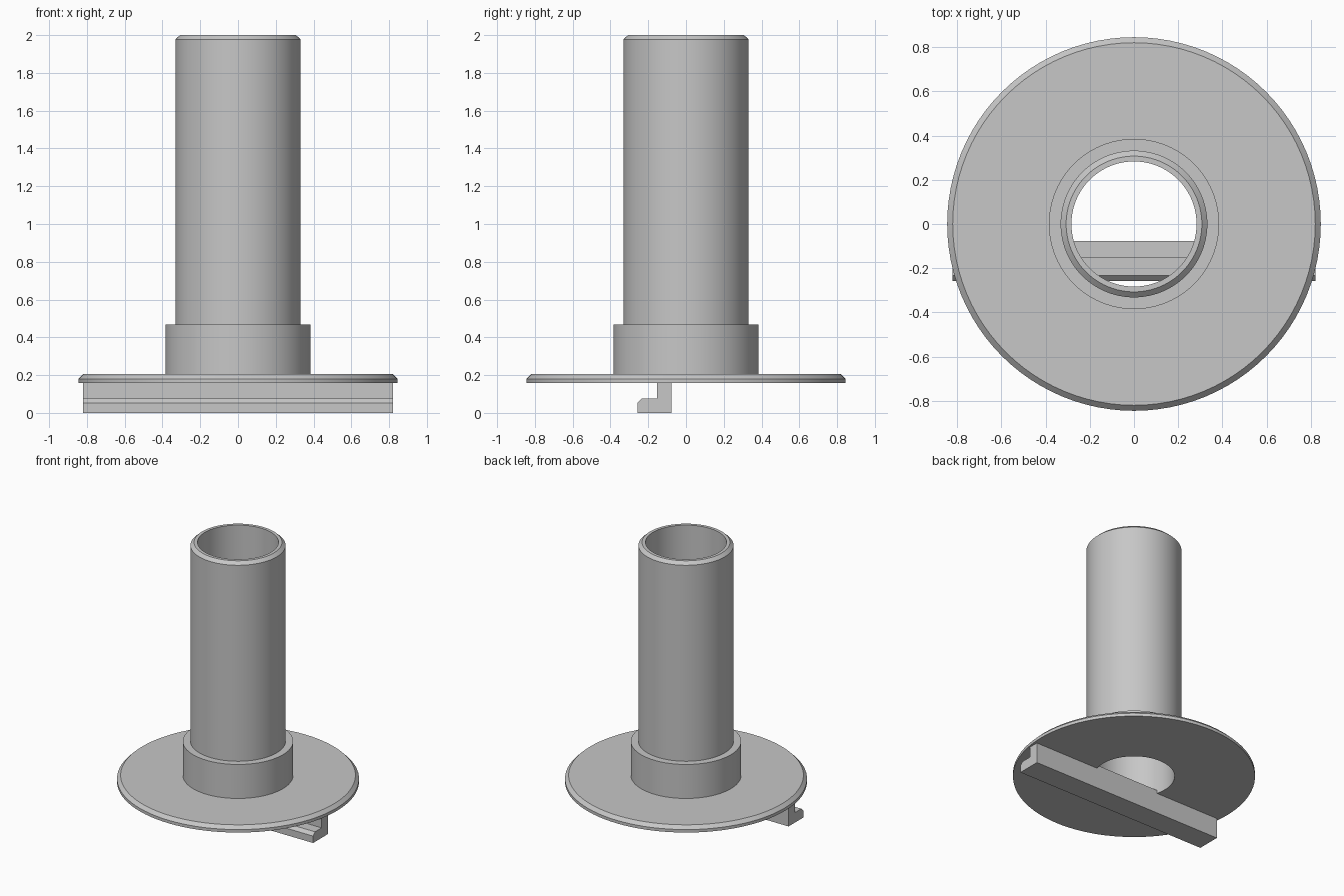
import bpy
import bmesh
import math

if "Cube" in bpy.data.objects:
    bpy.data.objects.remove(bpy.data.objects["Cube"], do_unlink=True)

SEGMENTS = 96
BORE = 0.283

grey = bpy.data.materials.new("light_grey")
grey.use_nodes = True
colour = (0.57, 0.57, 0.57, 1)
grey.diffuse_color = colour
grey.node_tree.nodes["Principled BSDF"].inputs["Base Color"].default_value = colour


def finish(name, bm):
    bmesh.ops.recalc_face_normals(bm, faces=bm.faces)
    mesh = bpy.data.meshes.new(name)
    bm.to_mesh(mesh)
    bm.free()
    mesh.materials.append(grey)
    obj = bpy.data.objects.new(name, mesh)
    bpy.context.collection.objects.link(obj)
    bpy.ops.object.select_all(action="DESELECT")
    obj.select_set(True)
    bpy.context.view_layer.objects.active = obj
    bpy.ops.object.shade_smooth_by_angle(angle=math.radians(30))
    return obj


def lathe(name, profile):
    """Spin a closed (radius, z) profile around the vertical axis."""
    bm = bmesh.new()
    verts = [bm.verts.new((r, 0, z)) for r, z in profile]
    edges = [bm.edges.new((v, verts[i - 1])) for i, v in enumerate(verts)]
    bmesh.ops.spin(bm, geom=verts + edges, cent=(0, 0, 0), axis=(0, 0, 1),
                   angle=math.tau, steps=SEGMENTS, use_merge=True)
    bmesh.ops.remove_doubles(bm, verts=bm.verts, dist=0.0001)
    return finish(name, bm)


def extrude_x(name, profile, half_width):
    """Extrude a closed (y, z) profile symmetrically along x."""
    bm = bmesh.new()
    face = bm.faces.new([bm.verts.new((-half_width, y, z)) for y, z in profile])
    grown = bmesh.ops.extrude_face_region(bm, geom=[face])["geom"]
    moved = [v for v in grown if isinstance(v, bmesh.types.BMVert)]
    bmesh.ops.translate(bm, verts=moved, vec=(2 * half_width, 0, 0))
    return finish(name, bm)


# Hollow body: flange, collar and chamfered tube share one through bore
lathe("flanged_tube", [
    (BORE, 0.157), (0.845, 0.157), (0.845, 0.18), (0.82, 0.205),
    (0.385, 0.205), (0.385, 0.467), (0.332, 0.467),
    (0.332, 1.977), (0.307, 2.0), (BORE, 2.0),
])

# L-shaped rail under the flange, its top let slightly into the flange
extrude_x("hook_rail", [
    (-0.077, 0), (-0.077, 0.182), (-0.153, 0.182), (-0.153, 0.077),
    (-0.233, 0.077), (-0.257, 0.053), (-0.257, 0),
], 0.82)
